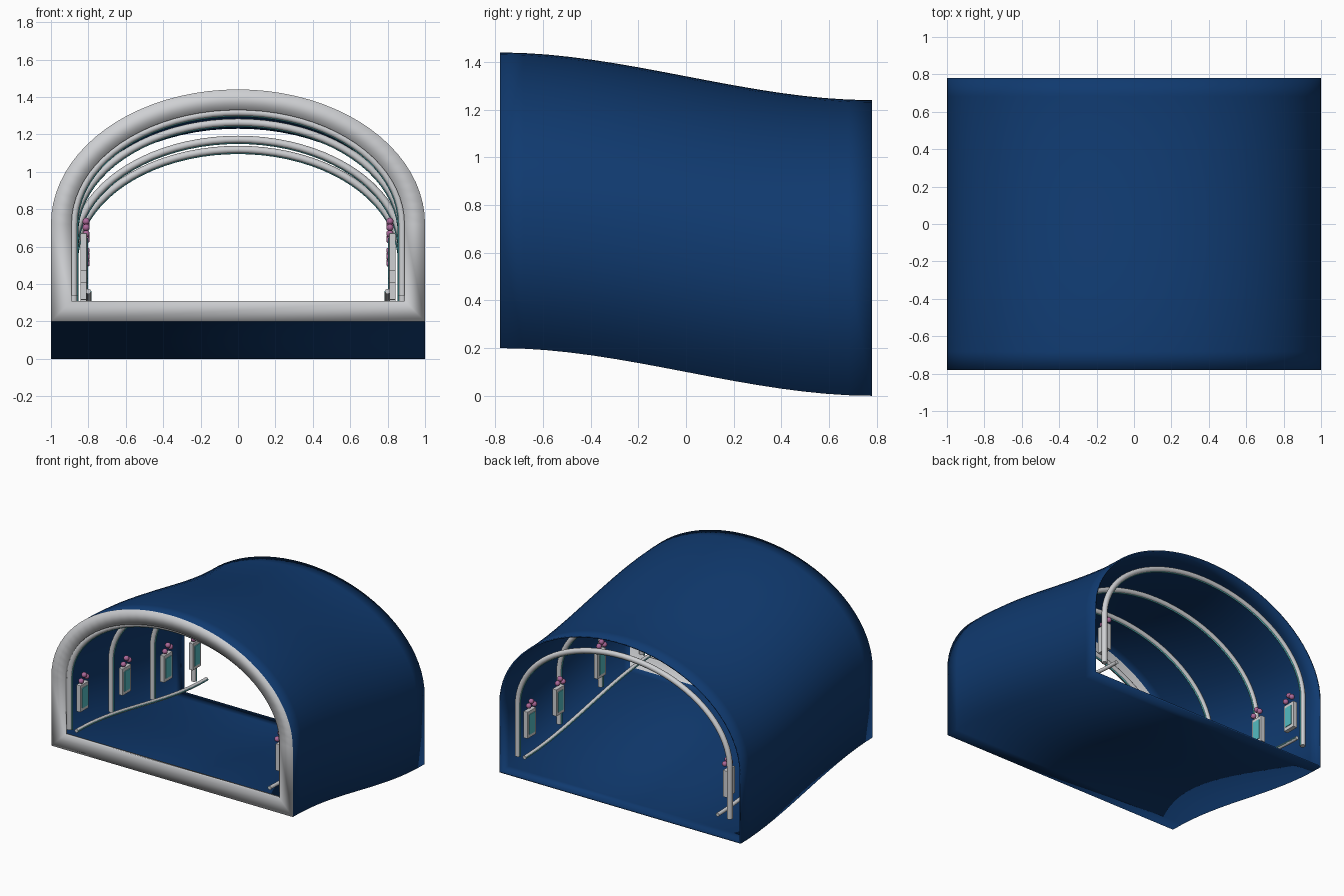
import bpy, bmesh, math
from mathutils import Matrix

cube = bpy.data.objects.get("Cube")
if cube:
    bpy.data.objects.remove(cube, do_unlink=True)

HALF = 0.78          # half length of the tunnel
SPRING = 0.52        # height where the arch starts
RISE = 0.72          # arch height above the springing line


def material(name, rgb):
    m = bpy.data.materials.new(name)
    m.use_nodes = True
    col = (*rgb, 1)
    m.diffuse_color = col
    node = next(n for n in m.node_tree.nodes if n.type == 'BSDF_PRINCIPLED')
    node.inputs["Base Color"].default_value = col
    node.inputs["Roughness"].default_value = 0.6
    return m


BLUE = material("deep blue", (0.005, 0.042, 0.16))
GREY = material("light grey", (0.62, 0.63, 0.65))
TEAL = material("teal glow", (0.09, 0.5, 0.54))
PINK = material("pink", (0.42, 0.14, 0.32))


def lift(y):
    """Height of the sloping floor, an S curve from front to back."""
    t = min(max((y + HALF) / (2 * HALF), 0), 1)
    return 0.2 * (1 - t * t * (3 - 2 * t))


def arch(inset, foot, steps=40):
    """Open arch outline, from the +x foot over the top to the -x foot."""
    pts = [(1 - inset, foot)]
    for i in range(steps + 1):
        a = math.pi * i / steps
        pts.append(((1 - inset) * math.cos(a), SPRING + (RISE - inset) * math.sin(a)))
    return pts + [(inset - 1, foot)]


def finish(bm, name, mats):
    bmesh.ops.recalc_face_normals(bm, faces=bm.faces)
    me = bpy.data.meshes.new(name)
    bm.to_mesh(me)
    bm.free()
    ob = bpy.data.objects.new(name, me)
    bpy.context.collection.objects.link(ob)
    for m in mats:
        me.materials.append(m)
    return ob


def tube(name, points, radius, mat):
    cu = bpy.data.curves.new(name, 'CURVE')
    cu.dimensions = '3D'
    cu.bevel_depth = radius
    cu.bevel_resolution = 3
    cu.use_fill_caps = True
    sp = cu.splines.new('POLY')
    sp.points.add(len(points) - 1)
    for p, co in zip(sp.points, points):
        p.co = (*co, 1)
    cu.materials.append(mat)
    ob = bpy.data.objects.new(name, cu)
    bpy.context.collection.objects.link(ob)


# Tunnel shell: outer skin, front collar, inner skin and thin back rim
SEGS = 16
SKIN, COLLAR, LIP = 0.01, 0.11, 0.03
ys = [HALF - 2 * HALF * i / SEGS for i in range(SEGS + 1)]
stations = [(0, y, 0) for y in ys]
stations += [(COLLAR, -HALF, 1), (COLLAR, -HALF + LIP, 1), (SKIN, -HALF + LIP, 1)]
stations += [(SKIN, y, 0) for y in reversed(ys[:-1])]
bm = bmesh.new()
loops = [[bm.verts.new((x, y, z + lift(y))) for x, z in arch(d, d)]
         for d, y, _ in stations]
for i, loop in enumerate(loops):
    nxt = loops[(i + 1) % len(loops)]
    mat_index = stations[(i + 1) % len(loops)][2]
    for j in range(len(loop)):
        k = (j + 1) % len(loop)
        f = bm.faces.new((loop[j], loop[k], nxt[k], nxt[j]))
        f.material_index = mat_index
        f.smooth = True
finish(bm, "tunnel_shell", [BLUE, GREY])

# Arched ribs with a glowing strip along the inside
for n, y in enumerate((-0.735, -0.245, 0.245, 0.735), 1):
    for part, inset, r, mat in (("rib", 0.122, 0.02, GREY), ("rib_strip", 0.14, 0.006, TEAL)):
        path = [(x, y, z + lift(y)) for x, z in arch(inset, 0.14)]
        tube(f"{part}_{n}", path, r, mat)


def wall_panel(name, side, y):
    """Framed screen on a side wall."""
    bm = bmesh.new()
    z = 0.375 + lift(y)
    for x, size, idx in ((0.825, (0.034, 0.1, 0.2), 0), (0.807, (0.008, 0.064, 0.15), 1)):
        mtx = Matrix.Translation((side * x, y, z)) @ Matrix.Diagonal((*size, 1))
        verts = bmesh.ops.create_cube(bm, size=1, matrix=mtx)["verts"]
        for f in {f for v in verts for f in v.link_faces}:
            f.material_index = idx
    ob = finish(bm, name, [GREY, TEAL])
    bev = ob.modifiers.new("soft_edges", 'BEVEL')
    bev.width = 0.003
    bev.segments = 2


def berry_cluster(name, side, y):
    """Three small balls above a panel."""
    bm = bmesh.new()
    for dy, dz in ((-0.035, 0.505), (0.0, 0.538), (0.03, 0.515)):
        mtx = Matrix.Translation((side * 0.812, y + dy, dz + lift(y)))
        bmesh.ops.create_icosphere(bm, subdivisions=2, radius=0.02, matrix=mtx)
    for f in bm.faces:
        f.smooth = True
    finish(bm, name, [PINK])


# Side walls: hand rails, panels and clusters, mirrored
for side, label in ((1, "left"), (-1, "right")):
    rail_ys = [-0.77 + 1.54 * i / 24 for i in range(25)]
    tube(f"{label}_rail", [(side * 0.8, y, 0.16 + lift(y)) for y in rail_ys], 0.014, GREY)
    tube(f"{label}_rail_strip", [(side * 0.788, y, 0.16 + lift(y)) for y in rail_ys], 0.004, TEAL)
    for n, y in enumerate((-0.66, -0.16, 0.33, 0.67), 1):
        wall_panel(f"{label}_panel_{n}", side, y)
        berry_cluster(f"{label}_berries_{n}", side, y)
